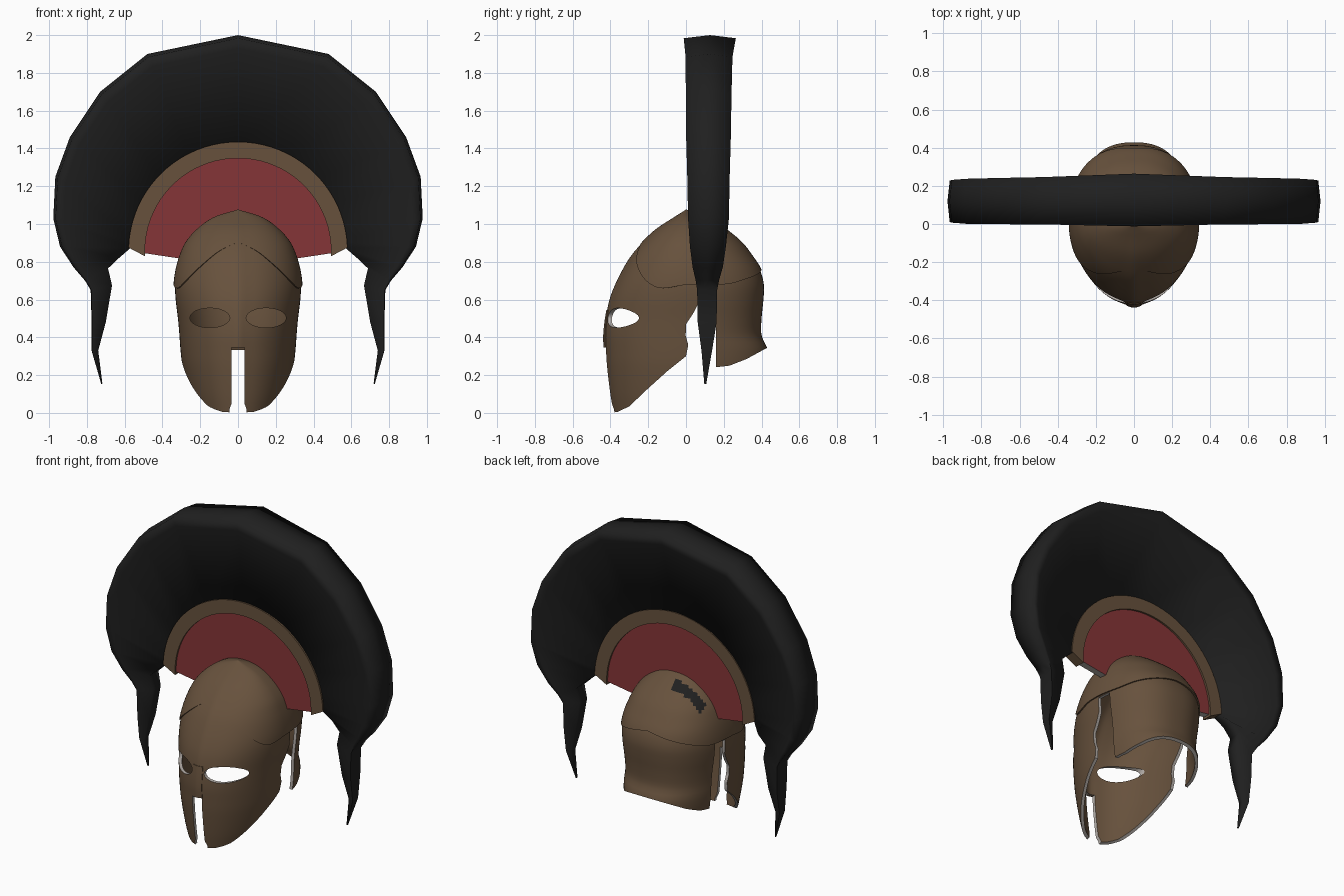
import bpy, bmesh, math
from math import sin, cos, pi, exp, radians

if "Cube" in bpy.data.objects:
    bpy.data.objects.remove(bpy.data.objects["Cube"])


def material(name, rgb):
    m = bpy.data.materials.new(name)
    m.diffuse_color = (*rgb, 1)
    m.use_nodes = True
    m.node_tree.nodes["Principled BSDF"].inputs["Base Color"].default_value = m.diffuse_color
    return m


BRONZE = material("bronze", (0.135, 0.083, 0.046))
EDGE = material("pale_edge", (0.48, 0.44, 0.41))
BLACK = material("black_hair", (0.014, 0.014, 0.014))
RED = material("red_cloth", (0.235, 0.036, 0.038))


def make(name, verts, faces, mats):
    me = bpy.data.meshes.new(name)
    me.from_pydata(verts, [], faces)
    bm = bmesh.new()
    bm.from_mesh(me)
    bmesh.ops.remove_doubles(bm, verts=bm.verts, dist=1e-4)
    bmesh.ops.recalc_face_normals(bm, faces=bm.faces)
    bm.to_mesh(me)
    bm.free()
    for m in mats:
        me.materials.append(m)
    ob = bpy.data.objects.new(name, me)
    bpy.context.collection.objects.link(ob)
    return ob


def activate(ob):
    bpy.ops.object.select_all(action='DESELECT')
    ob.select_set(True)
    bpy.context.view_layer.objects.active = ob


def smooth(ob, angle=35):
    activate(ob)
    bpy.ops.object.shade_smooth_by_angle(angle=radians(angle))


def grid(name, rows, mats, closed=False, caps=False):
    n = len(rows[0])
    verts = [p for r in rows for p in r]
    faces = [(i * n + j, i * n + (j + 1) % n, (i + 1) * n + (j + 1) % n, (i + 1) * n + j)
             for i in range(len(rows) - 1) for j in range(n if closed else n - 1)]
    if caps:
        faces += [tuple(range(n)), tuple(range(len(verts) - n, len(verts)))]
    return make(name, verts, faces, mats)


def interp(table, t):
    # smooth curve through table rows (first entry is the key)
    k = 0
    while k < len(table) - 2 and t > table[k + 1][0]:
        k += 1
    a, b = table[k], table[k + 1]
    p, q = table[max(k - 1, 0)], table[min(k + 2, len(table) - 1)]
    h = b[0] - a[0]
    u = min(max((t - a[0]) / h, 0), 1)
    out = []
    for c in range(1, len(a)):
        ma = (b[c] - p[c]) / (b[0] - p[0]) * h
        mb = (q[c] - a[c]) / (q[0] - a[0]) * h
        out.append((2*u**3 - 3*u*u + 1) * a[c] + (u**3 - 2*u*u + u) * ma
                   + (3*u*u - 2*u**3) * b[c] + (u**3 - u*u) * mb)
    return out


# helmet sections: height, front reach, back reach, half width
SECTIONS = [(0, .394, .42, .235), (.1, .41, .42, .265), (.25, .427, .435, .295),
            (.34, .432, .43, .305), (.41, .434, .4, .31), (.5, .425, .4, .318),
            (.6, .405, .41, .33), (.68, .375, .412, .333), (.76, .335, .39, .322),
            (.83, .292, .345, .302), (.9, .232, .29, .27), (.97, .155, .205, .208),
            (1.03, .06, .11, .118), (1.065, 0, 0, 0)]
TOP = 1.065


def skin(th, z, s=1.0):
    # th = 0 is the front, pi the back; slight keel at the front, fuller curve at the back
    f, b, w = (max(v, 0) for v in interp(SECTIONS, z))
    d = (th + pi) % (2 * pi) - pi
    f *= .975 + .025 * exp(-(d / .13) ** 2)
    c, n = cos(th), sin(th)
    if c > 0:
        return (w * n * s, -f * c * s, z)
    return (w * math.copysign(abs(n) ** .85, n) * s, b * abs(c) ** .85 * s, z)


N = 96
angles = [2 * pi * j / N for j in range(N)]

# main bowl with cheeks and neck guard
levels = [i / 40 for i in range(40)] + [.99, 1.005, 1.02, 1.035, 1.045, 1.055, TOP]
helmet = grid("helmet_shell", [[skin(a, z) for a in angles] for z in levels], [BRONZE, EDGE], closed=True)
activate(helmet)
sol = helmet.modifiers.new("thickness", 'SOLIDIFY')
sol.thickness = .02
sol.offset = -1
bpy.ops.object.modifier_apply(modifier=sol.name)


def cut(outline, axis, lo, hi):
    # prism through the helmet; its cut faces take the pale edge colour
    place = (lambda p, d: (p[0], d, p[1])) if axis == 'y' else (lambda p, d: (d, p[0], p[1]))
    c = grid("cutter", [[place(p, d) for p in outline] for d in (lo, hi)], [BRONZE, EDGE],
             closed=True, caps=True)
    c.hide_render = True
    for f in c.data.polygons:
        f.material_index = 1
    activate(helmet)
    m = helmet.modifiers.new("cut", 'BOOLEAN')
    m.operation = 'DIFFERENCE'
    m.solver = 'EXACT'
    m.object = c
    bpy.ops.object.modifier_apply(modifier=m.name)
    bpy.data.objects.remove(c)


# lower edge, ear notch, mouth slit, eyes
cut([(-.45, -.1), (-.386, .002), (-.36, .006), (-.3, .035), (-.2, .13), (-.1, .22), (0, .3),
     (.012, .36), (-.002, .41), (.001, .47), (.04, .53), (.065, .58), (.068, .672), (.155, .675),
     (.16, .242), (.23, .25), (.32, .285), (.43, .345), (.6, .42), (.6, -.1)], 'x', -.8, .8)
cut([(-.045, -.1), (-.045, .02), (-.034, .05), (-.034, .345), (.034, .345), (.034, .05), (.045, .02),
     (.045, -.1)], 'y', -.7, -.1)
for side in (-1, 1):
    cut([(side * (.149 + .106 * cos(a)), .503 + .052 * sin(a)) for a in
         (2 * pi * k / 24 for k in range(24))], 'y', -.7, -.12)
smooth(helmet)

# raised skull cap with a pointed brow line
BROW = [(0, .905), (.35, .855), (.68, .77), (1.0, .69), (1.22, .66), (1.57, .678),
        (2.05, .682), (2.39, .71), (pi, .765)]
rows = []
for i in range(-1, 27):
    v = max(i, 0) / 26
    row = []
    for a in angles:
        z0 = interp(BROW, min(a, 2 * pi - a))[0]
        x, y, z = skin(a, z0 + (TOP - z0) * (1 - (1 - v) ** 1.5), .99 if i < 0 else 1.025)
        row.append((x, y, z + (.012 * v if i > 0 else 0)))
    rows.append(row)
cap = grid("skull_cap", rows, [BRONZE, BLACK], closed=True)
# hair showing through behind the crest on one side
for f in cap.data.polygons:
    c = f.center
    if -.25 < c.x < -.03 and .15 < c.y < .205 and c.z > .85:
        f.material_index = 1
smooth(cap)

# nose guard plate
rows = []
for i in range(14):
    t = min(max(i - 1, 0), 11) / 11
    rows.append([skin(.125 * (min(max(j, 1), 9) - 5) / 4 * (1 - .15 * t), .345 + .2 * t,
                      .965 if i in (0, 13) or j in (0, 10) else 1.01) for j in range(11)])
smooth(grid("nose_guard", rows, [BRONZE]))

# crest plate and bronze rim: thin arcs about one centre
CZ, CY = .855, .085


def arc_band(name, inner, outer, end_in, end_out, half, mats):
    rows = []
    for k in range(41):
        u = k / 20 - 1
        a, b = radians(end_in) * u, radians(end_out) * u
        p = (inner[0] * sin(a), CZ + inner[1] * cos(a))
        q = (outer * sin(b), CZ + outer * cos(b))
        rows.append([(p[0], CY - half, p[1]), (q[0], CY - half, q[1]),
                     (q[0], CY + half, q[1]), (p[0], CY + half, p[1])])
    ob = grid(name, rows, mats, closed=True, caps=True)
    for f in list(ob.data.polygons)[-2:]:
        f.material_index = len(mats) - 1
    smooth(ob)


arc_band("crest_rim", (.493, .493), .58, 93, 88, .034, [BRONZE])
arc_band("crest_plate", (.285, .14), .5, 108, 91, .022, [RED, EDGE])

# hair crest with hanging tails: outer x z, inner x z, centre y, half depth outer, inner
HAIR = [(0, 2.0, 0, 1.41, .127, .138, .02), (.48, 1.9, .255, 1.35, .123, .124, .02),
        (.73, 1.7, .405, 1.235, .121, .121, .02), (.89, 1.46, .495, 1.11, .12, .118, .02),
        (.967, 1.25, .54, .99, .12, .112, .02), (.978, 1.03, .555, .905, .12, .108, .02),
        (.942, .88, .57, .872, .117, .095, .025), (.87, .77, .63, .82, .115, .08, .04),
        (.81, .7, .688, .765, .113, .062, .045), (.78, .65, .667, .675, .112, .053, .04),
        (.775, .48, .7, .48, .112, .05, .035), (.775, .33, .74, .33, .11, .028, .02),
        (.724, .152, .718, .155, .102, .005, .004)]
stations = [(-a, b, -c, *r) for a, b, c, *r in HAIR[:0:-1]] + HAIR
rows = []
for ox, oz, ix, iz, cy, t, ti in stations:
    section = [(1, 0), (.972, t), (.88, t * .93), (0, ti), (0, -ti), (.88, -t * .93), (.972, -t)]
    iy = CY if iz > .85 else cy
    rows.append([(ix + (ox - ix) * r, iy + (cy - iy) * r + d, iz + (oz - iz) * r) for r, d in section])
smooth(grid("hair_crest", rows, [BLACK], closed=True, caps=True), 100)
